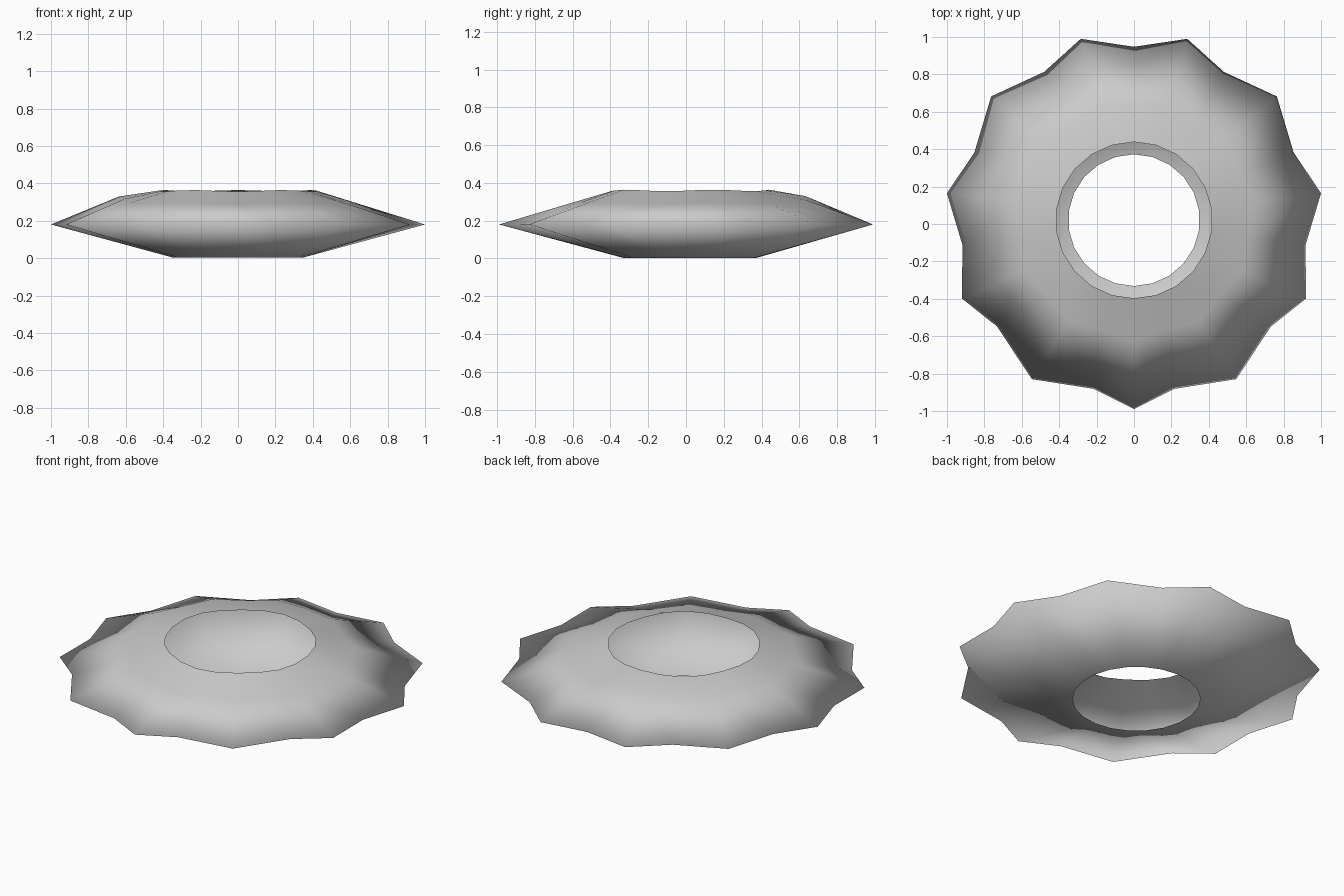
import bpy, bmesh, math

if "Cube" in bpy.data.objects:
    bpy.data.objects.remove(bpy.data.objects["Cube"])

N = 11                       # scallop points
CY = 0.0205                  # ring centre on y
R_TIP, R_VALLEY = 1.0103, 0.927
# valley directions in degrees clockwise from the back, one half (mirrored)
half = [0, 31.2, 67.0, 98.1, 127.8, 166.6]

# Outer rim: alternating valleys and tips
rim = []
for i in range(N):
    valley = half[i] if i < 6 else 360 - half[N - i]
    rim.append((math.radians(valley), R_VALLEY))
    rim.append(((i + 0.5) * 2 * math.pi / N, R_TIP))


def bulge(a):
    # slight swelling of the upper slope at the back left
    d = math.cos(a - math.radians(315))
    return 0.036 * min(1, max(0, (d - 0.3) / 0.4))


bm = bmesh.new()
rings = [[], [], [], []]


def add(ring, a, r, z):
    rings[ring].append(bm.verts.new((r * math.sin(a), CY + r * math.cos(a), z)))


for i, (a, r) in enumerate(rim):
    even = i * math.pi / N
    ztop = 0.36 + 0.004 * math.cos(5 * even)
    t = 0.38
    add(0, even, 0.352, 0.003)                                # lower opening
    add(1, a, r, 0.18)                                        # scalloped rim
    add(2, even * (1 - t) + a * t, 0.418 + t * (r - 0.418),
        ztop + t * (0.18 - ztop) + bulge(a))                  # upper slope
    add(3, even, 0.418, ztop)                                 # upper opening

# Skin the rings
for lo, hi in zip(rings, rings[1:]):
    for i in range(2 * N):
        j = (i + 1) % (2 * N)
        bm.faces.new((lo[i], lo[j], hi[j], hi[i]))
for f in bm.faces:
    f.smooth = True
    c = f.calc_center_median()
    f.normal_update()
    if f.normal.x * c.x + f.normal.y * (c.y - CY) + f.normal.z * (c.z - 0.18) < 0:
        f.normal_flip()

mesh = bpy.data.meshes.new("scalloped_ring")
bm.to_mesh(mesh)
bm.free()
bpy.context.collection.objects.link(bpy.data.objects.new("scalloped_ring", mesh))
